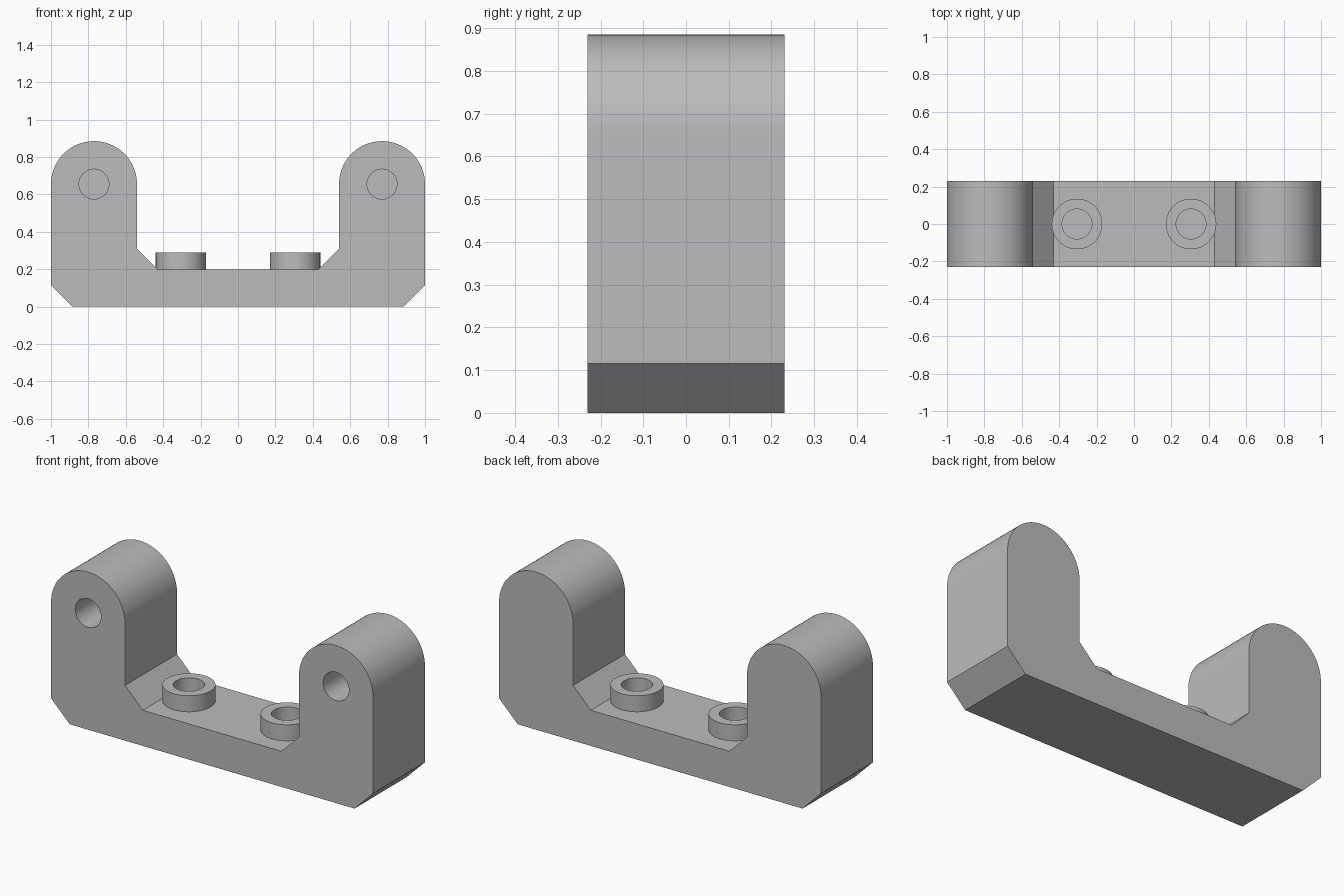
import bpy
import bmesh
from math import sin, cos, pi, radians
from mathutils import Matrix

cube = bpy.data.objects.get("Cube")
if cube:
    bpy.data.objects.remove(cube, do_unlink=True)

# One plain grey for the whole bracket
grey = bpy.data.materials.new("light_grey")
grey.use_nodes = True
colour = (0.5, 0.5, 0.5, 1)
grey.diffuse_color = colour
grey.node_tree.nodes["Principled BSDF"].inputs["Base Color"].default_value = colour

HALF_DEPTH = 0.23
ARM_X, ARM_Z, ARM_R = 0.77, 0.655, 0.23
BOSS_X, FLOOR_Z, BOSS_TOP = 0.305, 0.2, 0.29
HOLE_R = 0.08


def add_object(name, bm):
    bmesh.ops.recalc_face_normals(bm, faces=bm.faces[:])
    mesh = bpy.data.meshes.new(name)
    bm.to_mesh(mesh)
    bm.free()
    mesh.materials.append(grey)
    obj = bpy.data.objects.new(name, mesh)
    bpy.context.collection.objects.link(obj)
    return obj


def cylinder(name, radius, length, centre, along_y=False):
    bm = bmesh.new()
    turn = Matrix.Rotation(pi / 2 if along_y else 0, 4, 'X')
    bmesh.ops.create_cone(bm, cap_ends=True, segments=64, radius1=radius,
                          radius2=radius, depth=length,
                          matrix=Matrix.Translation(centre) @ turn)
    return add_object(name, bm)


def combine(target, tool, operation):
    mod = target.modifiers.new(operation.lower(), 'BOOLEAN')
    mod.operation = operation
    mod.solver = 'EXACT'
    mod.object = tool
    bpy.context.view_layer.objects.active = target
    bpy.ops.object.modifier_apply(modifier=mod.name)
    bpy.data.objects.remove(tool, do_unlink=True)


# Bracket body: mirrored U outline with round arm tops, extruded in depth
steps = 40
arc = [(ARM_X + ARM_R * cos(pi * i / steps), ARM_Z + ARM_R * sin(pi * i / steps))
       for i in range(steps + 1)]
right_half = [(0.885, 0), (1, 0.115)] + arc + [(0.54, 0.31), (0.43, FLOOR_Z)]
outline = right_half + [(-x, z) for x, z in reversed(right_half)]
bm = bmesh.new()
face = bm.faces.new([bm.verts.new((x, -HALF_DEPTH, z)) for x, z in outline])
new = bmesh.ops.extrude_face_region(bm, geom=[face])["geom"]
bmesh.ops.translate(bm, vec=(0, 2 * HALF_DEPTH, 0),
                    verts=[v for v in new if isinstance(v, bmesh.types.BMVert)])
bracket = add_object("bracket_body", bm)

for side in (-1, 1):
    # Raised screw boss with a blind hole
    boss = cylinder("screw_boss", 0.135, BOSS_TOP - 0.15,
                    (side * BOSS_X, 0, (BOSS_TOP + 0.15) / 2))
    combine(bracket, boss, 'UNION')
    bore = cylinder("boss_bore", HOLE_R, 0.3, (side * BOSS_X, 0, 0.23))
    combine(bracket, bore, 'DIFFERENCE')
    # Blind pivot hole opening at the front of the arm
    pivot = cylinder("pivot_bore", HOLE_R, 0.5,
                     (side * ARM_X, -0.12, ARM_Z), along_y=True)
    combine(bracket, pivot, 'DIFFERENCE')

bpy.ops.object.select_all(action='DESELECT')
bracket.select_set(True)
bpy.context.view_layer.objects.active = bracket
bpy.ops.object.shade_smooth_by_angle(angle=radians(30))
